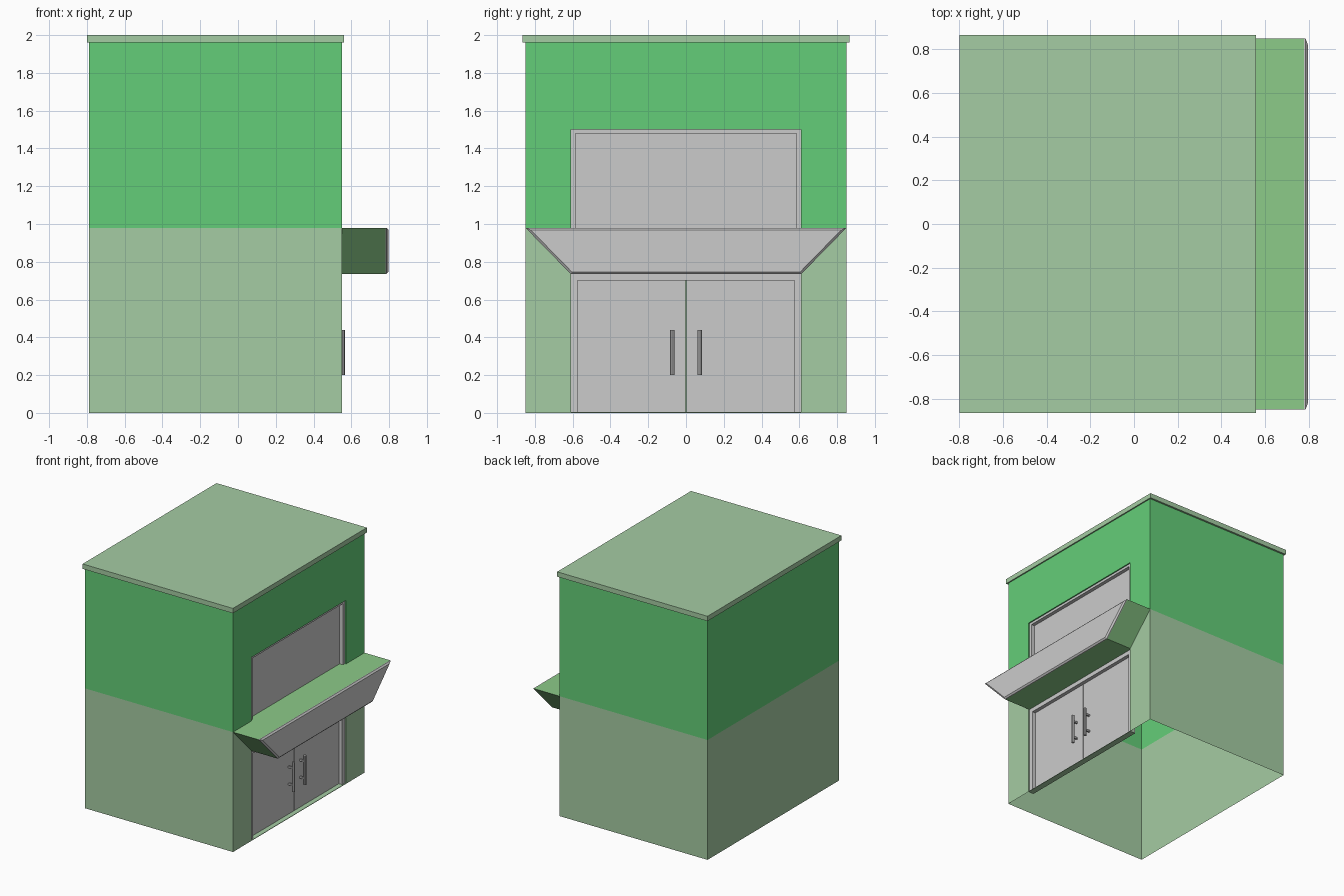
import bpy, bmesh

if "Cube" in bpy.data.objects:
    bpy.data.objects.remove(bpy.data.objects["Cube"])


def material(name, rgb):
    lin = [((c / 255 + 0.055) / 1.055) ** 2.4 for c in rgb]
    m = bpy.data.materials.new(name)
    m.diffuse_color = (*lin, 1)
    m.use_nodes = True
    m.node_tree.nodes["Principled BSDF"].inputs["Base Color"].default_value = m.diffuse_color
    return m


PALE = material("pale green", (165, 204, 163))
BRIGHT = material("bright green", (100, 206, 120))
MID = material("leaf green", (140, 203, 137))
GREY = material("light grey", (203, 203, 203))
METAL = material("handle grey", (184, 184, 184))


def finish(name, bm, *mats):
    me = bpy.data.meshes.new(name)
    bm.to_mesh(me)
    bm.free()
    for m in mats:
        me.materials.append(m)
    ob = bpy.data.objects.new(name, me)
    bpy.context.scene.collection.objects.link(ob)
    return ob


def box(name, x, y, z, mat):
    bm = bmesh.new()
    bmesh.ops.create_cube(bm, size=1)
    for v in bm.verts:
        v.co = [r[0] if c < 0 else r[1] for c, r in zip(v.co, (x, y, z))]
    return finish(name, bm, mat)


def loft(name, sections, mat):
    """Solid between matching (x, [(y, z)...]) outlines."""
    bm = bmesh.new()
    rings = [[bm.verts.new((x, y, z)) for y, z in pts] for x, pts in sections]
    n = len(rings[0])
    for a, b in zip(rings, rings[1:]):
        for i in range(n):
            j = (i + 1) % n
            bm.faces.new((a[i], a[j], b[j], b[i]))
    bm.faces.new(rings[0])
    bm.faces.new(rings[-1])
    bmesh.ops.recalc_face_normals(bm, faces=bm.faces)
    return finish(name, bm, mat)


# Main dimensions
XB, XF, YW, TOP = -0.79, 0.55, 0.85, 1.96     # walls
YO, ZO, SPLIT = 0.61, 1.50, 0.98              # opening and colour split
XP = 0.51                                     # recessed panel plane

# Walls: thin shell open at the bottom, with a front opening
bm = bmesh.new()


def quad(*pts):
    bm.faces.new([bm.verts.new(p) for p in pts])


levels = [0, SPLIT, ZO, TOP]
for z0, z1 in zip(levels, levels[1:]):
    quad((XB, -YW, z0), (XF, -YW, z0), (XF, -YW, z1), (XB, -YW, z1))
    quad((XF, YW, z0), (XB, YW, z0), (XB, YW, z1), (XF, YW, z1))
    quad((XB, YW, z0), (XB, -YW, z0), (XB, -YW, z1), (XB, YW, z1))
    ys = [-YW, -YO, YO, YW]
    for y0, y1 in zip(ys, ys[1:]):
        if y0 == -YO and z1 <= ZO:
            continue
        quad((XF, y0, z0), (XF, y1, z0), (XF, y1, z1), (XF, y0, z1))
    if z1 <= ZO:  # reveals of the opening
        quad((XF, -YO, z0), (XF, -YO, z1), (XP, -YO, z1), (XP, -YO, z0))
        quad((XF, YO, z0), (XP, YO, z0), (XP, YO, z1), (XF, YO, z1))
quad((XF, -YO, ZO), (XF, YO, ZO), (XP, YO, ZO), (XP, -YO, ZO))
bmesh.ops.remove_doubles(bm, verts=bm.verts, dist=1e-5)
for f in bm.faces:
    f.material_index = int(f.calc_center_median().z > SPLIT)
finish("walls", bm, PALE, BRIGHT)

# Roof slab and threshold
box("roof", (-0.80, 0.56), (-0.865, 0.865), (TOP, 2.0), PALE)
box("threshold", (XP - 0.01, XF), (-YO, YO), (0, 0.004), PALE)

# Window panel and frame
box("window_panel", (XP - 0.01, XP), (-YO, YO), (SPLIT, ZO), GREY)
box("window_head", (XP, 0.54), (-YO, YO), (1.48, ZO), GREY)

# Frame posts, doors and handles on both sides
box("door_head", (XP, 0.54), (-YO, YO), (0.70, 0.735), GREY)
for s, side in ((-1, "left"), (1, "right")):
    def span(a, b):
        return tuple(sorted((s * a, s * b)))
    box(f"window_post_{side}", (XP, 0.54), span(0.585, YO), (SPLIT, 1.48), GREY)
    box(f"door_post_{side}", (XP, 0.54), span(0.575, YO), (0.004, 0.70), GREY)
    box(f"door_{side}", (XP - 0.01, XP), span(0.002, YO), (0.004, 0.735), GREY)
    bpy.ops.mesh.primitive_cylinder_add(vertices=8, radius=0.0125, depth=0.24,
                                        location=(0.553, s * 0.073, 0.32))
    bar = bpy.context.object
    bar.name = f"handle_bar_{side}"
    bar.data.materials.append(METAL)
    for k, z in enumerate((0.25, 0.39)):
        box(f"handle_mount_{side}_{k}", (XP, 0.553), span(0.066, 0.080),
            (z - 0.007, z + 0.007), METAL)

# Serving counter: tapered trough, sill and bevelled front panel
outline = [(-0.85, 0.98), (-0.61, 0.735), (0.61, 0.735), (0.85, 0.98)]
inset = [(-0.821, 0.968), (-0.605, 0.747), (0.605, 0.747), (0.821, 0.968)]
loft("counter", [(XF, outline), (0.78, outline)], MID)
box("counter_sill", (XP - 0.01, XF), (-YO, YO), (0.735, SPLIT), MID)
loft("counter_front", [(0.78, outline), (0.786, outline), (0.797, inset)], GREY)
